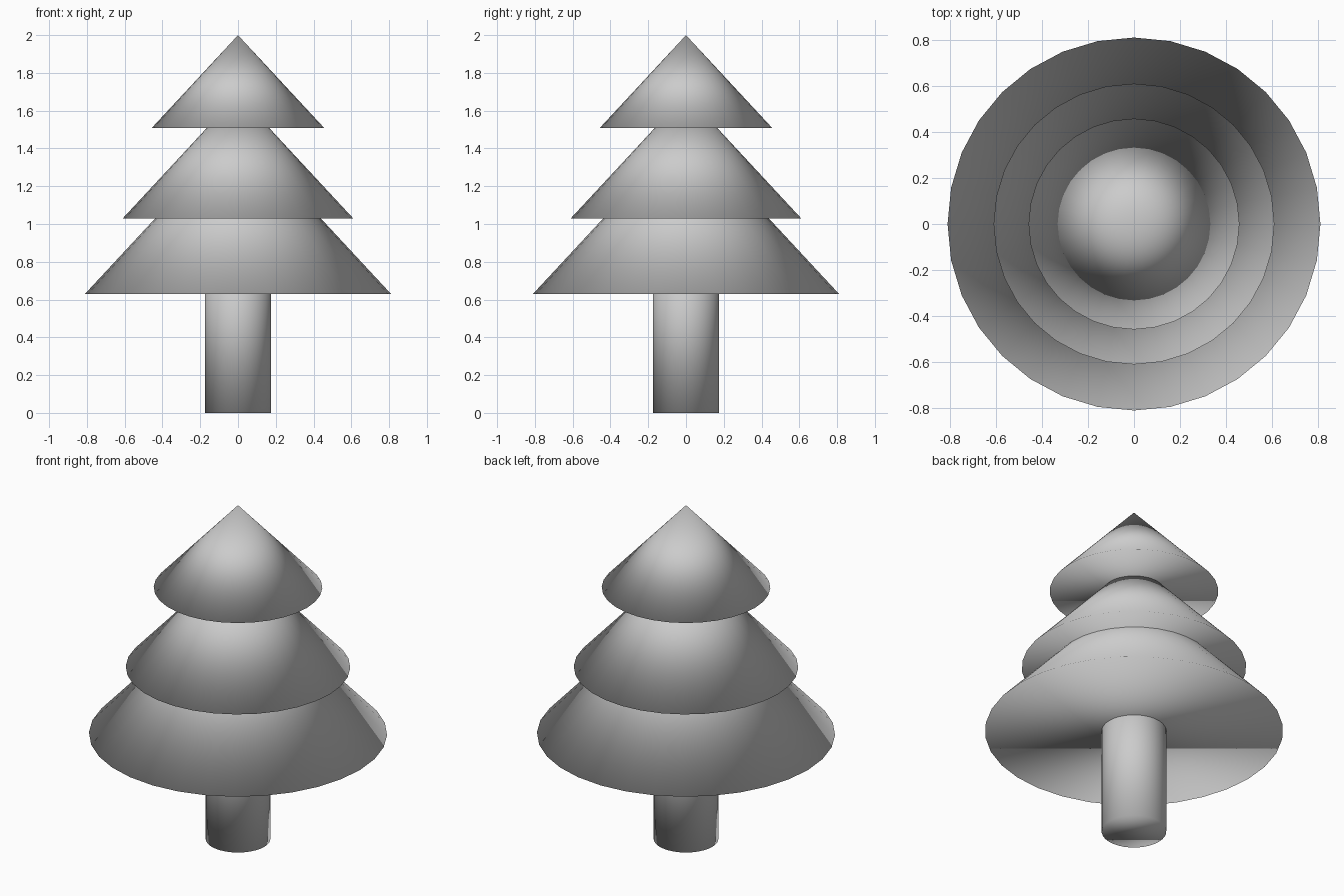
import bpy

if "Cube" in bpy.data.objects:
    bpy.data.objects.remove(bpy.data.objects["Cube"], do_unlink=True)

SIDES = 32
SLOPE = 1.076  # cone height per unit of base radius

grey = bpy.data.materials.new("plain_grey")
grey.use_nodes = True
colour = (0.6, 0.6, 0.6, 1.0)
grey.diffuse_color = colour
grey.node_tree.nodes["Principled BSDF"].inputs["Base Color"].default_value = colour


def finish(name):
    """Name the new part, colour it and shade it smooth all over."""
    part = bpy.context.object
    part.name = name
    part.data.materials.append(grey)
    bpy.ops.object.shade_smooth()


def foliage(name, radius, base):
    height = radius * SLOPE
    bpy.ops.mesh.primitive_cone_add(vertices=SIDES, radius1=radius, radius2=0,
                                    depth=height, location=(0, 0, base + height / 2))
    finish(name)


# Trunk, its top hidden inside the lowest cone
trunk_height = 0.9
bpy.ops.mesh.primitive_cylinder_add(vertices=SIDES, radius=0.176, depth=trunk_height,
                                    location=(0, 0, trunk_height / 2))
finish("trunk")

# Three overlapping tiers of foliage
foliage("lower_foliage", 0.81, 0.63)
foliage("middle_foliage", 0.61, 1.03)
foliage("top_foliage", 0.458, 1.507)
